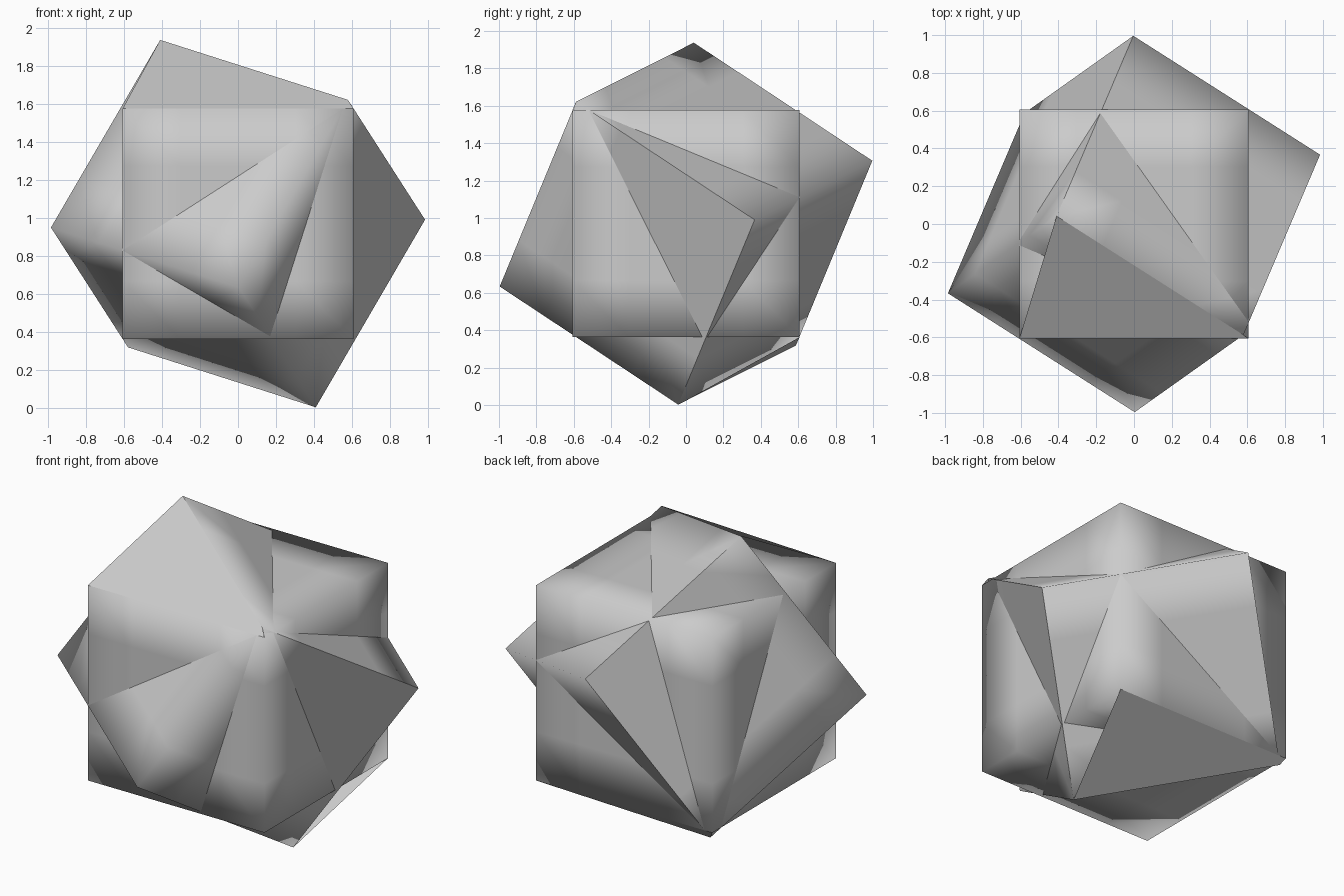
import bpy, bmesh
from mathutils import Vector, Matrix

if "Cube" in bpy.data.objects:
    bpy.data.objects.remove(bpy.data.objects["Cube"])

H = 0.607                      # half side of both cubes
CENTRE = Vector((0, 0, 0.97))
EPS = 1e-4

grey = bpy.data.materials.new("plain grey")
grey.diffuse_color = (0.6, 0.6, 0.6, 1)
grey.use_nodes = True
grey.node_tree.nodes["Principled BSDF"].inputs["Base Color"].default_value = grey.diffuse_color

# Axes of the turned cube
ex = Vector((0.495, -0.315, -0.158)).normalized()
ez = ex.cross(Vector((0.2, 0.48, -0.315))).normalized()
ey = ez.cross(ex)
TURN = Matrix((ex, ey, ez)).transposed()


def finish(name, bm, smooth):
    for f in bm.faces:
        f.smooth = smooth
    mesh = bpy.data.meshes.new(name)
    bm.to_mesh(mesh)
    bm.free()
    mesh.materials.append(grey)
    ob = bpy.data.objects.new(name, mesh)
    ob.location = CENTRE
    bpy.context.collection.objects.link(ob)
    return ob


def soft_cube(name, turn=None):
    """Gridded cube whose edges are shaded soft."""
    bm = bmesh.new()
    bmesh.ops.create_cube(bm, size=2 * H)
    bmesh.ops.subdivide_edges(bm, edges=bm.edges[:], cuts=3, use_grid_fill=True)
    if turn:
        # Hard creases on four edges of the two end faces
        for e in bm.edges:
            on_end = all(abs(v.co.x) > H - EPS for v in e.verts)
            if on_end and any(all(v.co[i] > H - EPS for v in e.verts) for i in (1, 2)):
                e.smooth = False
        bmesh.ops.transform(bm, matrix=turn.to_4x4(), verts=bm.verts[:])
    return finish(name, bm, True)


soft_cube("upright_cube")
soft_cube("turned_cube", TURN)

# Flat webs joining an edge of one cube to the matching edge of the other
corners = [Vector((-H, -H, H)), Vector((H, -H, H)),
           TURN @ Vector((H, -H, H)), TURN @ Vector((-H, -H, H))]
for name, side in (("upper_web", 1), ("lower_web", -1)):
    bm = bmesh.new()
    f = bm.faces.new([bm.verts.new(c * side) for c in corners])
    if side < 0:
        f.normal_flip()
    finish(name, bm, False)
